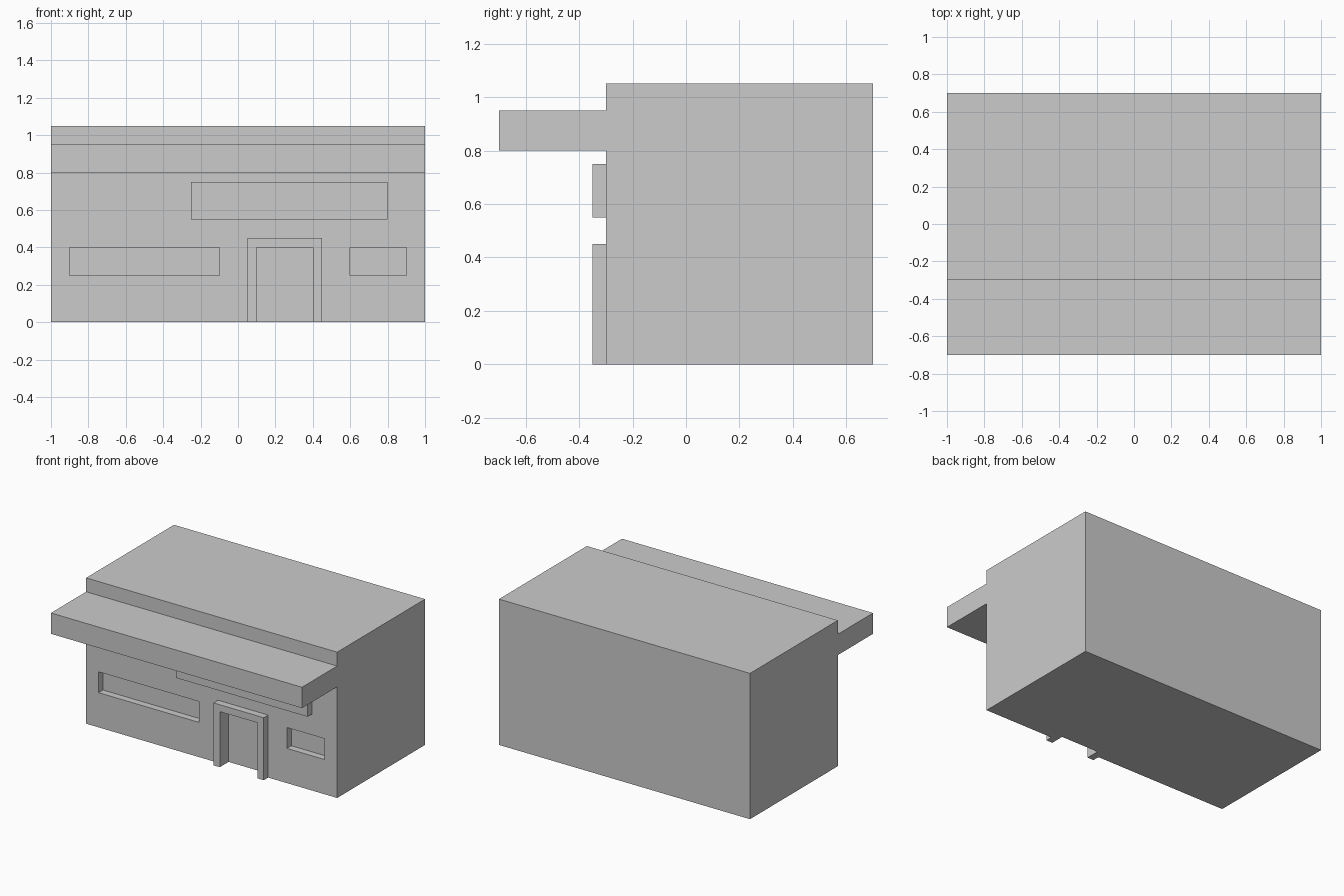
import bpy
import bmesh

if "Cube" in bpy.data.objects:
    bpy.data.objects.remove(bpy.data.objects["Cube"])


def make_box(name, x, y, z):
    """Box from (min, max) ranges along each axis."""
    bm = bmesh.new()
    bmesh.ops.create_cube(bm, size=1)
    for v in bm.verts:
        v.co = [r[0] if c < 0 else r[1] for c, r in zip(v.co, (x, y, z))]
    return add_object(name, bm)


def add_object(name, bm):
    bmesh.ops.recalc_face_normals(bm, faces=bm.faces)
    mesh = bpy.data.meshes.new(name)
    bm.to_mesh(mesh)
    bm.free()
    obj = bpy.data.objects.new(name, mesh)
    bpy.context.collection.objects.link(obj)
    return obj


def combine(target, helper, operation):
    """Live boolean; the helper stays editable but hidden."""
    mod = target.modifiers.new(helper.name, 'BOOLEAN')
    mod.object = helper
    mod.operation = operation
    mod.solver = 'EXACT'
    helper.display_type = 'WIRE'
    helper.hide_render = True


# Building with its front canopy: side profile (y, z) extruded along x
profile = [(-0.3, 0), (0.7, 0), (0.7, 1.05), (-0.3, 1.05),
           (-0.3, 0.95), (-0.7, 0.95), (-0.7, 0.8), (-0.3, 0.8)]
bm = bmesh.new()
face = bm.faces.new([bm.verts.new((-1, y, z)) for y, z in profile])
extruded = bmesh.ops.extrude_face_region(bm, geom=[face], use_keep_orig=True)
moved = [g for g in extruded["geom"] if isinstance(g, bmesh.types.BMVert)]
bmesh.ops.translate(bm, verts=moved, vec=(2, 0, 0))
building = add_object("building", bm)

# Raised sign panel and door surround, sunk into the wall for a clean union
raised = {
    "sign_panel": ((-0.25, 0.8), (0.55, 0.75)),
    "door_surround": ((0.05, 0.45), (0, 0.45)),
}
for name, (x, z) in raised.items():
    combine(building, make_box(name, x, (-0.35, -0.2), z), 'UNION')

# Window and doorway recesses
recesses = {
    "wide_window_cutter": ((-0.9, -0.1), (0.25, 0.4)),
    "small_window_cutter": ((0.6, 0.9), (0.25, 0.4)),
    "doorway_cutter": ((0.1, 0.4), (-0.1, 0.4)),
}
for name, (x, z) in recesses.items():
    combine(building, make_box(name, x, (-0.45, -0.25), z), 'DIFFERENCE')
